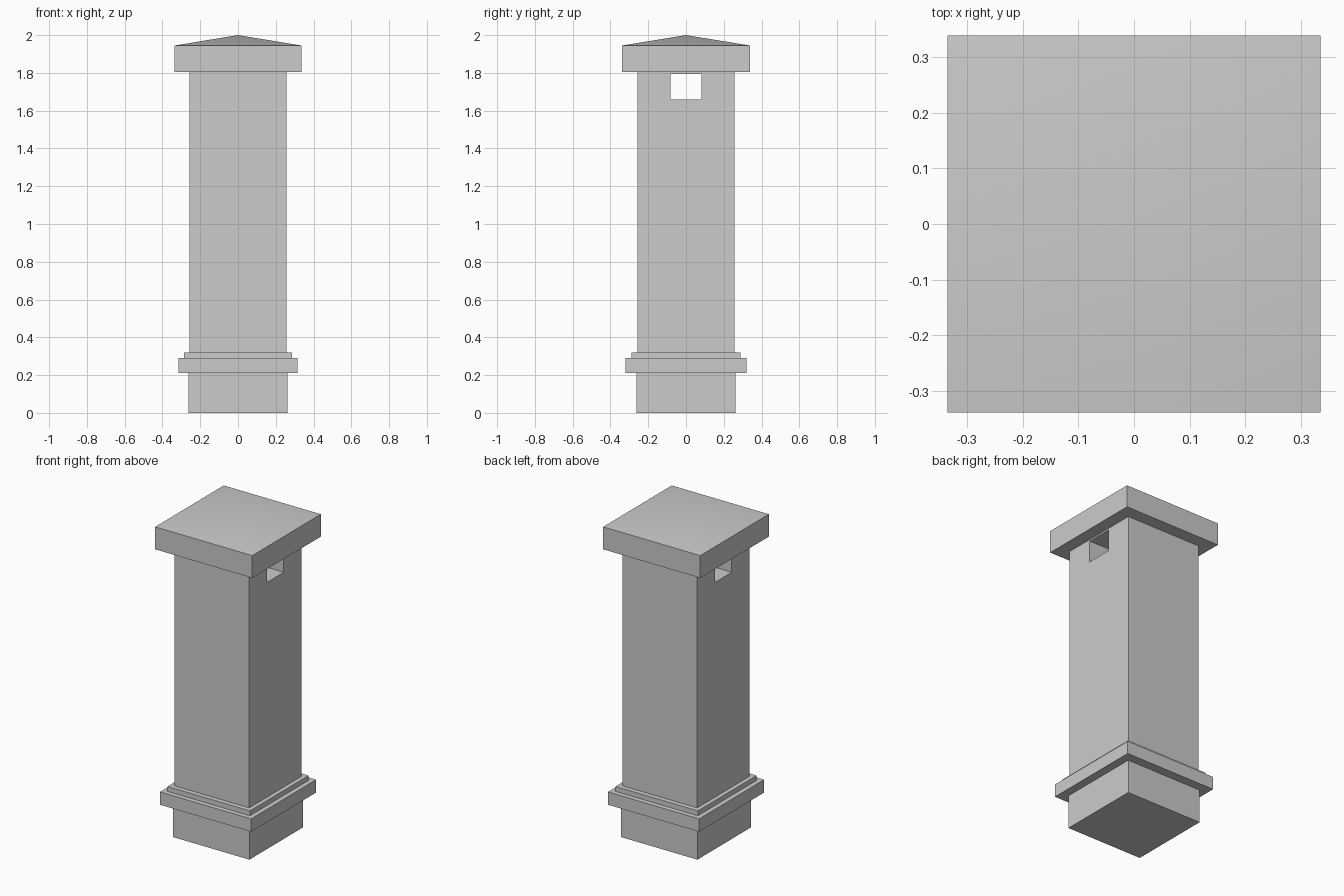
import bpy
import bmesh
import math

# Remove only the default cube
default = bpy.data.objects.get("Cube")
if default:
    bpy.data.objects.remove(default, do_unlink=True)

# Single plain stone colour
stone = bpy.data.materials.new("grey_stone")
stone.use_nodes = True
GREY = (0.6, 0.6, 0.6, 1.0)
stone.diffuse_color = GREY
bsdf = next(n for n in stone.node_tree.nodes if n.type == 'BSDF_PRINCIPLED')
bsdf.inputs["Base Color"].default_value = GREY


def block(name, hx, hy, z0, z1, apex=None):
    """Box with half-widths hx, hy; an apex height turns the top into a low pyramid."""
    bm = bmesh.new()
    bmesh.ops.create_cube(bm, size=2)
    for v in bm.verts:
        v.co = (v.co.x * hx, v.co.y * hy, z1 if v.co.z > 0 else z0)
    if apex is not None:
        bm.normal_update()
        top = max(bm.faces, key=lambda f: f.normal.z)
        bmesh.ops.poke(bm, faces=[top])["verts"][0].co.z = apex
    mesh = bpy.data.meshes.new(name)
    bm.to_mesh(mesh)
    bm.free()
    mesh.materials.append(stone)
    obj = bpy.data.objects.new(name, mesh)
    bpy.context.collection.objects.link(obj)
    return obj


# Plinth and stepped moulding
block("plinth", 0.263, 0.263, 0, 0.21)
block("base_moulding", 0.315, 0.32, 0.21, 0.29)
block("upper_moulding", 0.285, 0.289, 0.29, 0.32)

# Shaft with a square opening running through from side to side
shaft = block("shaft", 0.258, 0.258, 0.32, 1.805)
cutter = block("opening_cutter", 0.5, 0.082, 1.66, 1.795)
cutter.hide_render = True
cutter.hide_viewport = True
cutter.display_type = 'WIRE'
cut = shaft.modifiers.new("opening", 'BOOLEAN')
cut.operation = 'DIFFERENCE'
cut.solver = 'EXACT'
cut.object = cutter

# Overhanging cap with a shallow pyramid top, softly shaded across its ridges
cap = block("cap", 0.335, 0.338, 1.805, 1.945, apex=2.0)
bpy.ops.object.select_all(action='DESELECT')
cap.select_set(True)
bpy.context.view_layer.objects.active = cap
bpy.ops.object.shade_smooth_by_angle(angle=math.radians(30))
cap.select_set(False)
